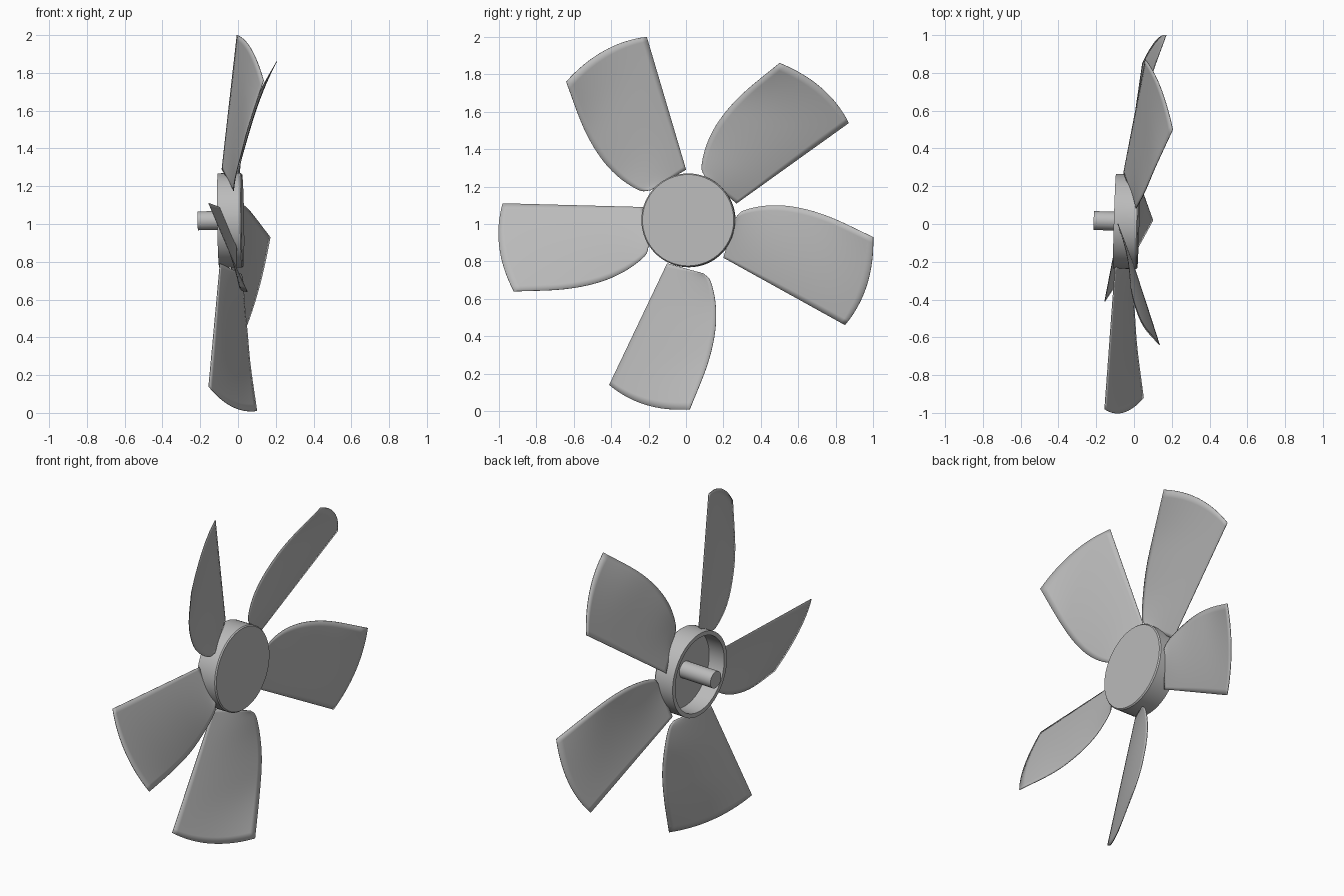
import bpy, bmesh, math
from mathutils import Vector

if "Cube" in bpy.data.objects:
    bpy.data.objects.remove(bpy.data.objects["Cube"])

grey = bpy.data.materials.new("plain_grey")
grey.diffuse_color = (0.5, 0.5, 0.5, 1)
grey.use_nodes = True
grey.node_tree.nodes["Principled BSDF"].inputs["Base Color"].default_value = grey.diffuse_color

AXIS = Vector((1, -0.03, 0.015)).normalized()   # slightly tilted spin axis
CENTRE = Vector((0, 0.012, 1.02))


def finish(name, bm, angle=30):
    bmesh.ops.recalc_face_normals(bm, faces=bm.faces)
    me = bpy.data.meshes.new(name)
    bm.to_mesh(me)
    bm.free()
    ob = bpy.data.objects.new(name, me)
    bpy.context.collection.objects.link(ob)
    me.materials.append(grey)
    bpy.ops.object.select_all(action='DESELECT')
    ob.select_set(True)
    bpy.context.view_layer.objects.active = ob
    bpy.ops.object.shade_smooth_by_angle(angle=math.radians(angle))
    return ob


def lathe(name, profile, steps=64):
    """Spin (radius, height) points round local z, then lay along AXIS."""
    bm = bmesh.new()
    vs = [bm.verts.new((r, 0, h)) for r, h in profile]
    es = [bm.edges.new(p) for p in zip(vs, vs[1:])]
    bmesh.ops.spin(bm, geom=vs + es, cent=(0, 0, 0), axis=(0, 0, 1),
                   angle=2 * math.pi, steps=steps, use_duplicate=False)
    bmesh.ops.remove_doubles(bm, verts=bm.verts, dist=1e-4)
    ob = finish(name, bm)
    ob.rotation_euler = AXIS.to_track_quat('Z', 'Y').to_euler()
    ob.location = CENTRE
    return ob


# Hub: a shallow cup, closed at the front, open at the back
lathe("hub_cup", [(0, 0.025), (0.244, 0.025), (0.25, 0.018), (0.25, -0.103),
                  (0.225, -0.103), (0.225, 0.0), (0, 0.0)])
# Shaft sticking out of the back
lathe("shaft", [(0, 0.005), (0.05, 0.005), (0.05, -0.213), (0, -0.213)], 32)

# Curved blade edge: (along span, along chord, droop), root to tip
EDGE = [Vector(p) for p in [(-0.005, 0.444, 0), (0.036, 0.564, 0.02), (0.195, 0.742, 0.047),
                            (0.395, 0.877, 0.055), (0.649, 0.962, 0.045), (1, 1, 0)]]


def edge_at(s):
    """Catmull-Rom point on the curved edge, s from 0 to 1."""
    n = len(EDGE) - 1
    i = min(int(s * n), n - 1)
    t = s * n - i
    p1, p2 = EDGE[i], EDGE[i + 1]
    p0 = EDGE[i - 1] if i else 2 * p1 - p2
    p3 = EDGE[i + 2] if i + 2 <= n else 2 * p2 - p1
    return 0.5 * (2 * p1 + (p2 - p0) * t + (2 * p0 - 5 * p1 + 4 * p2 - p3) * t * t
                  + (3 * p1 - p0 - 3 * p2 + p3) * t ** 3)


def blade(name, root, straight_tip, curved_tip, rows=30, cols=16):
    root, st, ct = Vector(root), Vector(straight_tip), Vector(curved_tip)
    span, chord = st - root, ct - st
    bm = bmesh.new()
    grid = []
    for j in range(rows + 1):
        s = j / rows
        e = edge_at(s)
        line = []
        for i in range(cols + 1):
            t = i / cols
            a = s + (e.x - s) * t + 0.255 * t * (1 - t) * s * s   # rounded tip
            p = root + span * a + chord * (e.y * t)
            p.x -= e.z * t * t                                   # drooping edge
            line.append(bm.verts.new(p))
        grid.append(line)
    for r0, r1 in zip(grid, grid[1:]):
        for i in range(cols):
            bm.faces.new((r0[i], r0[i + 1], r1[i + 1], r1[i]))
    ob = finish(name, bm, 40)
    mod = ob.modifiers.new("thin_sheet", 'SOLIDIFY')
    mod.thickness = 0.004
    mod.offset = 0


# Five blades: straight root corner, straight tip corner, curved tip corner
blade("blade_upper_left", (-0.085, 0.00, 1.29), (-0.005, -0.21, 2.00), (0.135, -0.64, 1.76))
blade("blade_upper_right", (-0.055, 0.27, 1.11), (0.06, 0.87, 1.54), (0.205, 0.50, 1.86))
blade("blade_right", (-0.05, 0.20, 0.82), (0.045, 0.85, 0.46), (0.17, 1.00, 0.93))
blade("blade_bottom", (-0.095, -0.10, 0.79), (-0.155, -0.41, 0.14), (0.10, 0.02, 0.01))
blade("blade_left", (-0.10, -0.23, 1.09), (-0.155, -0.98, 1.11), (0.05, -0.92, 0.64))
